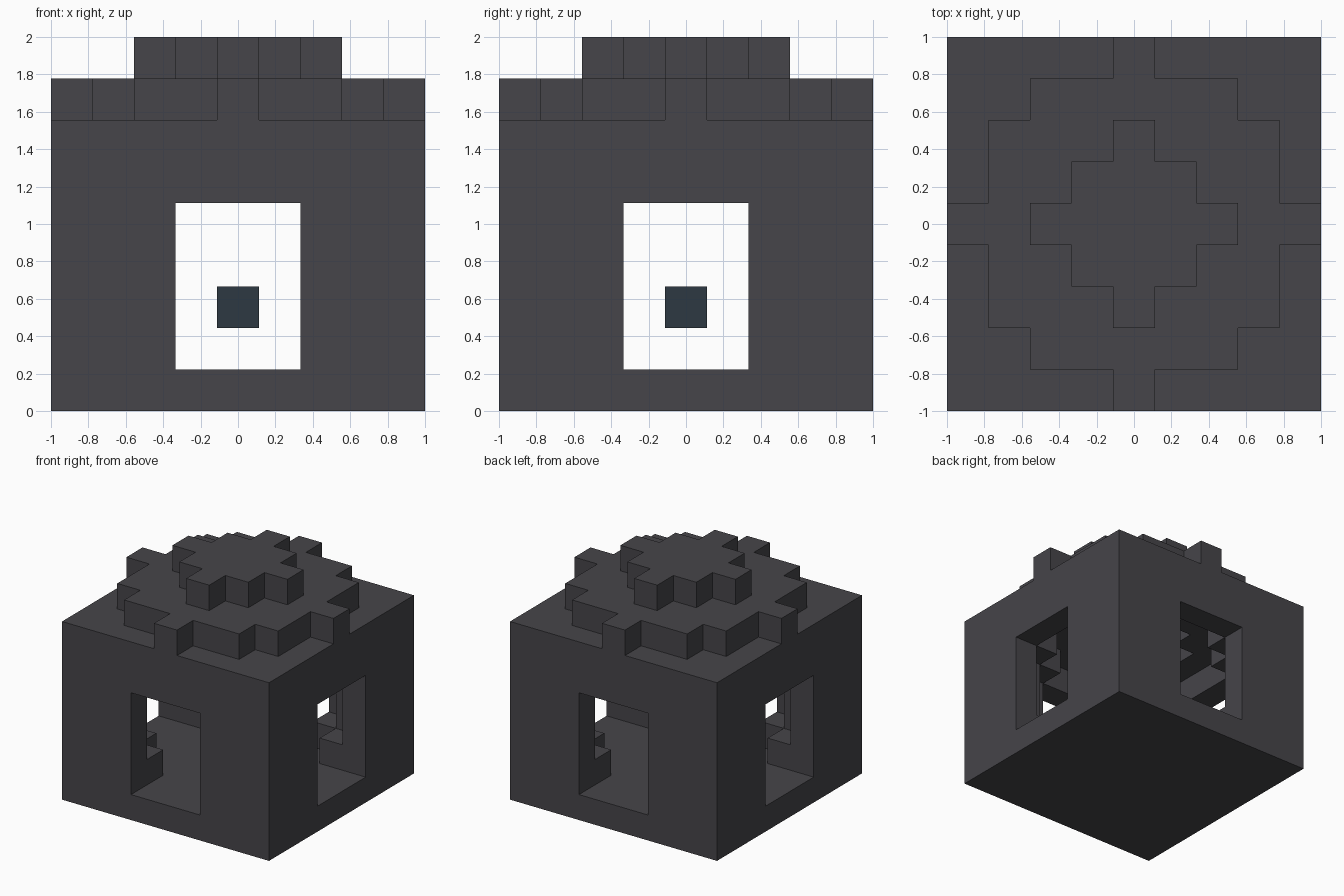
import bpy, bmesh, math
from mathutils import Vector

if "Cube" in bpy.data.objects:
    bpy.data.objects.remove(bpy.data.objects["Cube"], do_unlink=True)

N = 9                # blocks along each side
MID = N // 2
SIZE = 2 / N
AXES = [Vector(v) for v in ((1, 0, 0), (0, 1, 0), (0, 0, 1))]


def make_material(name, color):
    mat = bpy.data.materials.new(name)
    mat.use_nodes = True
    mat.diffuse_color = (*color, 1)
    mat.node_tree.nodes["Principled BSDF"].inputs["Base Color"].default_value = (*color, 1)
    return mat


stone = make_material("dark grey stone", (0.061, 0.059, 0.067))
slate = make_material("blue slate", (0.027, 0.040, 0.054))

# Squared radius of each round layer, by block height
CAVITY = {1: 10, 2: 16, 3: 16, 4: 16, 5: 10, 6: 4}
ROOF = {7: 16, 8: 4}


def solid(x, y, z):
    """True where a block of the building stands; x and y count from the middle."""
    if max(abs(x), abs(y)) > MID or not 0 <= z < N:
        return False
    dist = x * x + y * y
    if z in ROOF:
        return dist <= ROOF[z]
    opening = 1 <= z <= 4 and min(abs(x), abs(y)) <= 1
    hollow = max(abs(x), abs(y)) < MID and dist <= CAVITY.get(z, -1)
    return not (opening or hollow)


def build(name, layers, is_part, is_filled, mat):
    """Skin the exposed sides of the blocks in the given layers."""
    bm = bmesh.new()
    span = range(-MID, MID + 1)
    for cell in [(x, y, z) for x in span for y in span for z in layers if is_part(x, y, z)]:
        centre = Vector((cell[0], cell[1], cell[2] + 0.5))
        for i, axis in enumerate(AXES):
            for sign in (-1, 1):
                n = axis * sign
                if is_filled(*(int(c + d) for c, d in zip(cell, n))):
                    continue
                u = AXES[(i + 1) % 3] / 2
                v = n.cross(u)
                corners = (-u - v, u - v, u + v, v - u)
                bm.faces.new([bm.verts.new((centre + n / 2 + c) * SIZE) for c in corners])
    bmesh.ops.remove_doubles(bm, verts=bm.verts, dist=0.001)
    bmesh.ops.dissolve_limit(bm, angle_limit=math.radians(1),
                             verts=bm.verts, edges=bm.edges)
    # Broad faces with openings are cut into triangles for clean flat shading
    bmesh.ops.triangulate(bm, faces=[f for f in bm.faces if len(f.verts) > 4])
    mesh = bpy.data.meshes.new(name)
    bm.to_mesh(mesh)
    bm.free()
    mesh.materials.append(mat)
    obj = bpy.data.objects.new(name, mesh)
    bpy.context.collection.objects.link(obj)
    return obj


# Building: room with four openings, then two round roof steps
build("room_walls", range(7), solid, solid, stone)
build("lower_roof_step", [7], solid, solid, stone)
build("upper_roof_step", [8], solid, solid, stone)


# Block hovering in the middle of the room
def is_core(x, y, z):
    return (x, y, z) == (0, 0, 2)


build("floating_block", [2], is_core, is_core, slate)
